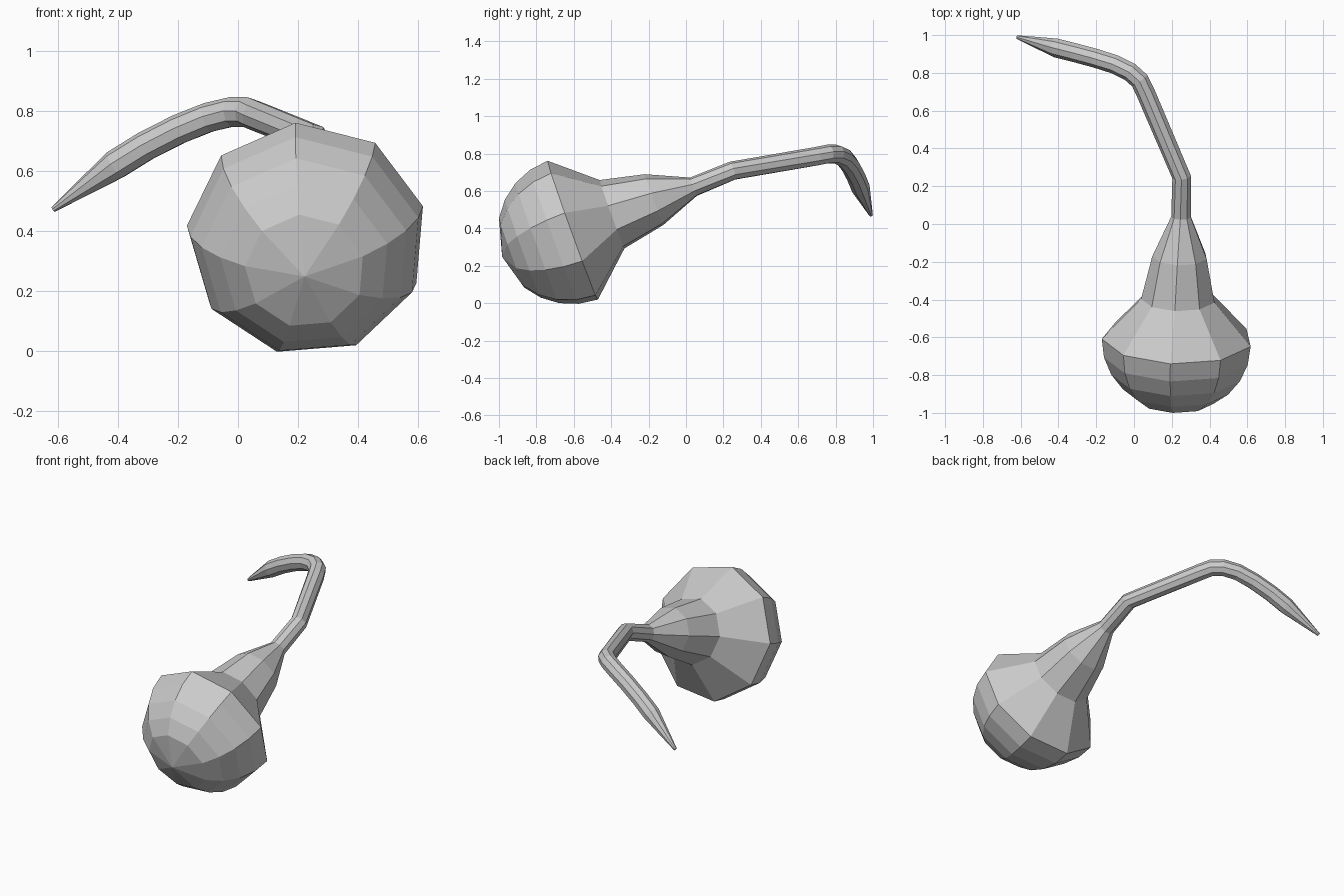
import bpy, bmesh, math
from mathutils import Vector

if "Cube" in bpy.data.objects:
    bpy.data.objects.remove(bpy.data.objects["Cube"])

SIDES = 9
PHASE = math.radians(-5)
AXIS = Vector((0.02, 0.94, 0.34)).normalized()


def ring(bm, centre, normal, radius):
    """Nine-sided ring facing along normal, first corner near the top."""
    n = Vector(normal).normalized()
    side = n.cross(Vector((0, 0, 1))).normalized()
    up = side.cross(n)
    verts = []
    for i in range(SIDES):
        a = PHASE + math.tau * i / SIDES
        verts.append(bm.verts.new(Vector(centre) + radius * (math.sin(a) * side + math.cos(a) * up)))
    return verts


def loft(name, sections, pole=None, cap_end=False):
    """Skin a list of (centre, normal, radius) sections with flat quads."""
    bm = bmesh.new()
    rings = [ring(bm, *s) for s in sections]
    for a, b in zip(rings, rings[1:]):
        for i in range(SIDES):
            j = (i + 1) % SIDES
            bm.faces.new((a[i], a[j], b[j], b[i]))
    if pole is not None:
        p = bm.verts.new(pole)
        for i in range(SIDES):
            bm.faces.new((p, rings[0][(i + 1) % SIDES], rings[0][i]))
    if cap_end:
        bm.faces.new(rings[-1])
    bmesh.ops.recalc_face_normals(bm, faces=bm.faces)
    mesh = bpy.data.meshes.new(name)
    bm.to_mesh(mesh)
    bm.free()
    obj = bpy.data.objects.new(name, mesh)
    bpy.context.collection.objects.link(obj)
    return obj


# Round bulb: half sphere in front, then the tapering neck
R = 0.402
CENTRE = Vector((0.23, -0.605, 0.385))
body = []
for deg in (60, 45, 30, 15, 0):
    a = math.radians(deg)
    body.append((CENTRE - AXIS * R * math.sin(a), AXIS, R * math.cos(a)))
joint = ((0.253, 0.25, 0.708), Vector((-0.15, 0.94, 0.32)), 0.051)
body += [
    ((0.235, -0.395, 0.473), AXIS, 0.198),
    ((0.243, -0.17, 0.552), AXIS, 0.147),
    ((0.25, 0.04, 0.622), AXIS, 0.053),
    joint,
]
loft("gourd_body", body, pole=CENTRE - AXIS * R)

# Curved stem with a pointed tip
path = [Vector(p) for p in (
    joint[0], (0.06, 0.70, 0.785), (0.03, 0.76, 0.797), (-0.02, 0.805, 0.797),
    (-0.10, 0.845, 0.778), (-0.20, 0.877, 0.738), (-0.31, 0.907, 0.682),
    (-0.41, 0.932, 0.62), (-0.617, 0.989, 0.472))]
stem = [joint]
for i in range(1, len(path)):
    before = (path[i] - path[i - 1]).normalized()
    after = (path[min(i + 1, len(path) - 1)] - path[i]).normalized()
    stem.append((path[i], before + after, 0.01 if i == len(path) - 1 else 0.051))
loft("curved_stem", stem, cap_end=True)
